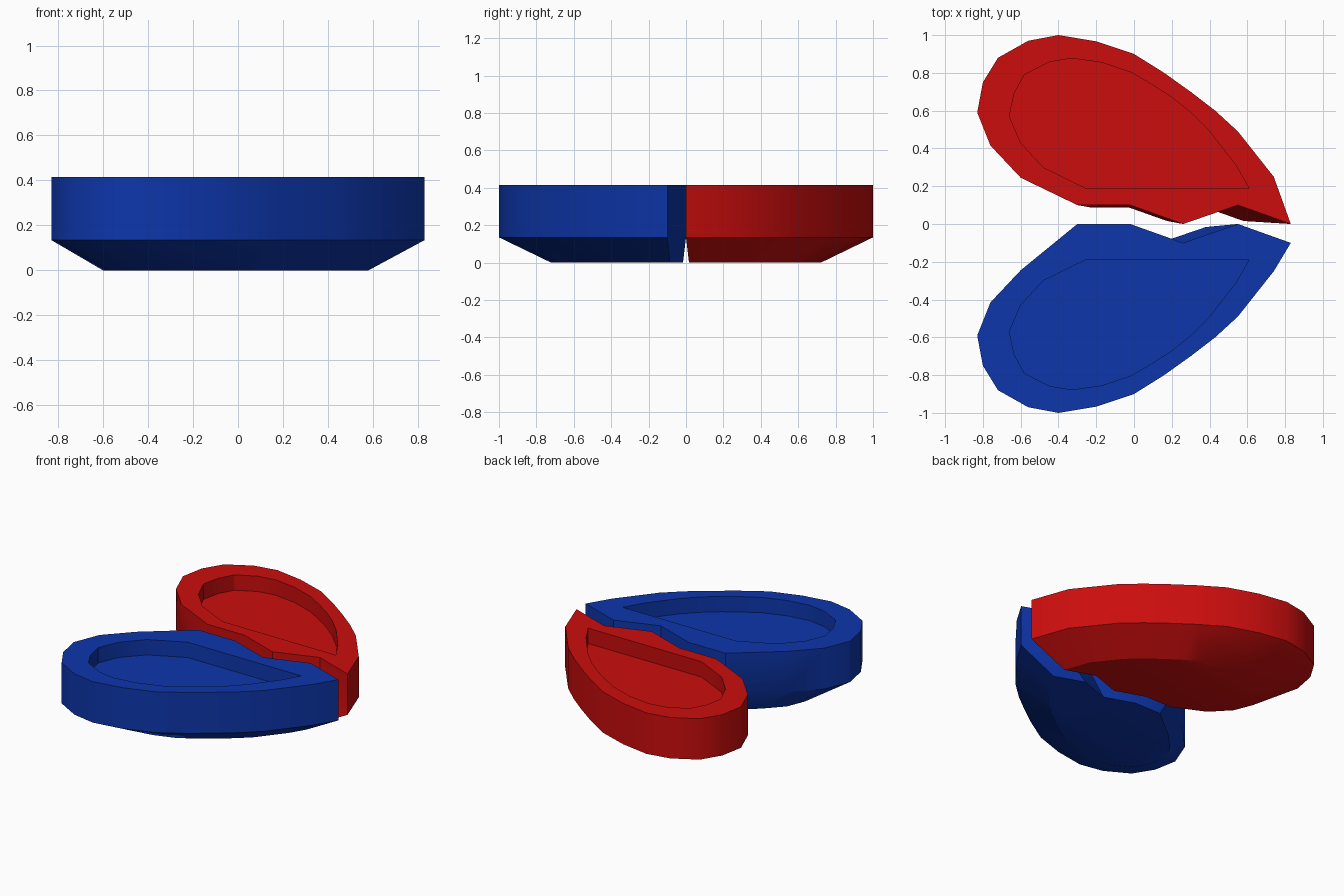
import bpy, bmesh

if "Cube" in bpy.data.objects:
    bpy.data.objects.remove(bpy.data.objects["Cube"])

TOP, SHOULDER, POCKET = 0.415, 0.135, 0.31

# Curved outside of a half, written for the back half (mirrored for the front)
ARC = [(0.74, 0.25), (0.55, 0.49), (0.43, 0.60), (0.30, 0.70), (0.16, 0.80),
       (0.0, 0.90), (-0.20, 0.967), (-0.40, 1.0), (-0.56, 0.97), (-0.72, 0.88),
       (-0.80, 0.75), (-0.83, 0.59), (-0.76, 0.415), (-0.60, 0.245)]
# Zigzag edges where the two halves meet
BACK_JOINT = [(-0.30, 0.10), (-0.02, 0.10), (0.26, 0.0), (0.55, 0.10), (0.83, 0.0)]
FRONT_JOINT = [(-0.30, 0.0), (-0.02, 0.0), (0.26, 0.10), (0.55, 0.0), (0.83, 0.10)]
# Outline of the sunken tray
TRAY = [(-0.25, 0.187), (0.61, 0.187), (0.54, 0.31), (0.40, 0.49), (0.30, 0.59),
        (0.20, 0.67), (0.10, 0.735), (-0.01, 0.80), (-0.17, 0.855), (-0.33, 0.877),
        (-0.45, 0.857), (-0.58, 0.79), (-0.635, 0.69), (-0.66, 0.57),
        (-0.60, 0.43), (-0.48, 0.30)]


def material(name, colour):
    mat = bpy.data.materials.new(name)
    mat.diffuse_color = (*colour, 1)
    mat.use_nodes = True
    mat.node_tree.nodes["Principled BSDF"].inputs["Base Color"].default_value = mat.diffuse_color
    return mat


def half_dish(name, joint, side, mat):
    bm = bmesh.new()

    def ring(points, z):
        return [bm.verts.new((x, side * y, z)) for x, y in points]

    def bridge(a, b):
        for i in range(len(a)):
            j = (i + 1) % len(a)
            bm.faces.new((a[i], a[j], b[j], b[i]))

    outline = ARC + joint
    foot = [(0.71 * x - 0.01, 0.705 * y + 0.016) for x, y in outline]
    # Outer wall, tapered underside and flat base
    rim = ring(outline, TOP)
    shoulder = ring(outline, SHOULDER)
    base = ring(foot, 0)
    bridge(rim, shoulder)
    bridge(shoulder, base)
    bm.faces.new(base)
    # Sunken tray
    lip = ring(TRAY, TOP)
    floor = ring(TRAY, POCKET)
    bridge(lip, floor)
    bm.faces.new(floor)
    # Flat rim between the outline and the tray
    edges = [bm.edges.get((r[i - 1], r[i])) for r in (rim, lip) for i in range(len(r))]
    bmesh.ops.triangle_fill(bm, use_beauty=True, edges=edges)
    bmesh.ops.recalc_face_normals(bm, faces=bm.faces)

    mesh = bpy.data.meshes.new(name)
    bm.to_mesh(mesh)
    bm.free()
    mesh.materials.append(mat)
    obj = bpy.data.objects.new(name, mesh)
    bpy.context.collection.objects.link(obj)
    bpy.ops.object.select_all(action='DESELECT')
    obj.select_set(True)
    bpy.context.view_layer.objects.active = obj
    bpy.ops.object.shade_smooth_by_angle(angle=0.52)


half_dish("back_dish", BACK_JOINT, 1, material("red", (0.60, 0.004, 0.004)))
half_dish("front_dish", FRONT_JOINT, -1, material("blue", (0.004, 0.037, 0.41)))
